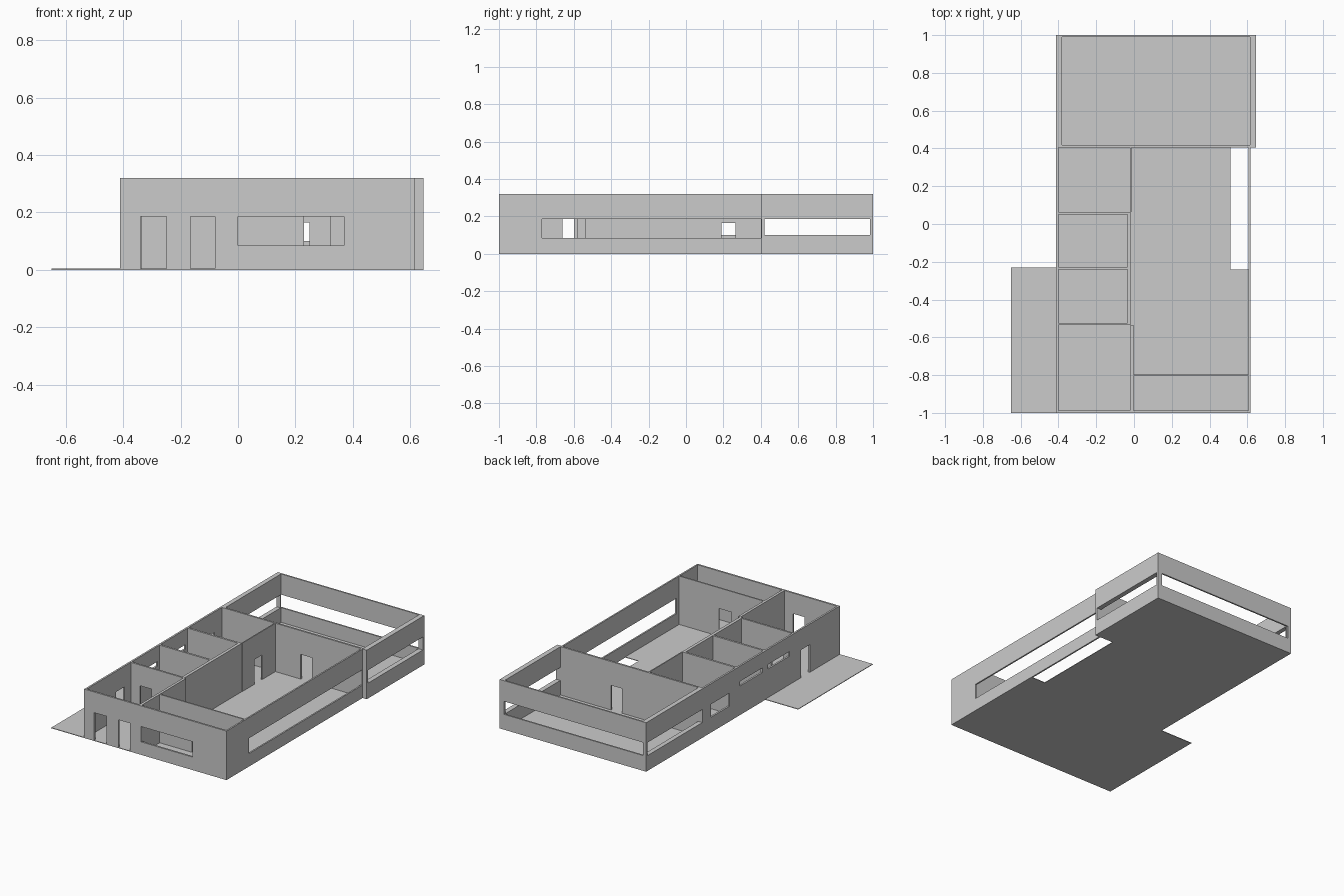
import bpy, bmesh

if "Cube" in bpy.data.objects:
    bpy.data.objects.remove(bpy.data.objects["Cube"])

H = 0.32      # wall height
D = 0.185     # head height of outer openings
FLOOR = 0.004


def wall(name, axis, pos, span, openings=()):
    """Wall with rectangular openings. axis: direction it runs along,
    pos: (min, max) across it, openings: (start, end, sill, head)."""
    us = sorted({*span, *[v for o in openings for v in o[:2]]})
    zs = sorted({0.0, H, *[v for o in openings for v in o[2:]]})
    mid = (pos[0] + pos[1]) / 2
    bm = bmesh.new()
    for u0, u1 in zip(us, us[1:]):
        for z0, z1 in zip(zs, zs[1:]):
            cu, cz = (u0 + u1) / 2, (z0 + z1) / 2
            if any(a < cu < b and s < cz < h for a, b, s, h in openings):
                continue
            quad = [(u0, z0), (u1, z0), (u1, z1), (u0, z1)]
            bm.faces.new([bm.verts.new((u, mid, z) if axis == 'x' else (mid, u, z))
                          for u, z in quad])
    bmesh.ops.remove_doubles(bm, verts=bm.verts, dist=1e-5)
    ob = finish(name, bm)
    mod = ob.modifiers.new("thickness", 'SOLIDIFY')
    mod.thickness = pos[1] - pos[0]
    mod.offset = 0
    return ob


def slab(name, outline, height):
    """Flat slab extruded from a plan outline."""
    bm = bmesh.new()
    face = bm.faces.new([bm.verts.new((x, y, 0)) for x, y in outline])
    ext = bmesh.ops.extrude_face_region(bm, geom=[face], use_keep_orig=True)
    top = [v for v in ext['geom'] if isinstance(v, bmesh.types.BMVert)]
    bmesh.ops.translate(bm, verts=top, vec=(0, 0, height))
    bmesh.ops.recalc_face_normals(bm, faces=bm.faces)
    return finish(name, bm)


def finish(name, bm):
    me = bpy.data.meshes.new(name)
    bm.to_mesh(me)
    bm.free()
    ob = bpy.data.objects.new(name, me)
    bpy.context.collection.objects.link(ob)
    return ob


# Floors: main slab with stairwell notch on the right, and the side patio
slab("main_floor", [(-0.41, -1), (0.615, -1), (0.615, -0.24), (0.51, -0.24),
                    (0.51, 0.41), (0.645, 0.41), (0.645, 1), (-0.41, 1)], FLOOR)
slab("patio", [(-0.65, -1), (-0.41, -1), (-0.41, -0.23), (-0.65, -0.23)], FLOOR)

# Outer walls of the main block
wall("front_wall", 'x', (-1, -0.988), (-0.412, 0.617),
     [(-0.34, -0.25, 0, D), (-0.165, -0.08, 0, D), (0, 0.37, 0.085, D)])
wall("right_wall", 'y', (0.607, 0.617), (-0.988, 0.405), [(-0.77, 0.40, 0.085, D)])
wall("left_wall", 'y', (-0.412, -0.40), (-0.988, 0.405),
     [(-0.69, -0.60, 0, D), (0.14, 0.33, 0.10, D),
      (-0.20, 0.03, 0.19, 0.22), (-0.48, -0.26, 0.19, 0.22)])

# Rear room with ribbon windows on three sides
wall("rear_wall", 'x', (0.99, 1), (-0.412, 0.647), [(-0.39, 0.615, 0.10, D)])
wall("rear_left_wall", 'y', (-0.412, -0.382), (0.417, 0.99), [(0.42, 0.985, 0.10, D)])
wall("rear_right_wall", 'y', (0.615, 0.647), (0.417, 0.99), [(0.42, 0.985, 0.10, D)])
wall("rear_room_divider", 'x', (0.405, 0.417), (-0.412, 0.647), [(0.17, 0.25, 0, 0.165)])

# Partitions of the left-hand rooms
wall("upper_room_divider", 'x', (0.05, 0.063), (-0.40, -0.015))
wall("middle_room_divider", 'x', (-0.24, -0.227), (-0.40, -0.035))
wall("lower_room_divider", 'x', (-0.535, -0.523), (-0.40, -0.035), [(-0.335, -0.25, 0, D)])
wall("upper_hall_wall", 'y', (-0.02, -0.013), (0.063, 0.405), [(0.19, 0.265, 0, 0.165)])
wall("middle_hall_wall", 'y', (-0.035, -0.015), (-0.535, 0.05))
wall("lower_hall_wall", 'y', (-0.02, -0.003), (-0.988, -0.535), [(-0.66, -0.58, 0, D)])

# Front right room divider
wall("front_room_divider", 'x', (-0.805, -0.796), (-0.003, 0.607), [(0.23, 0.32, 0, D)])
